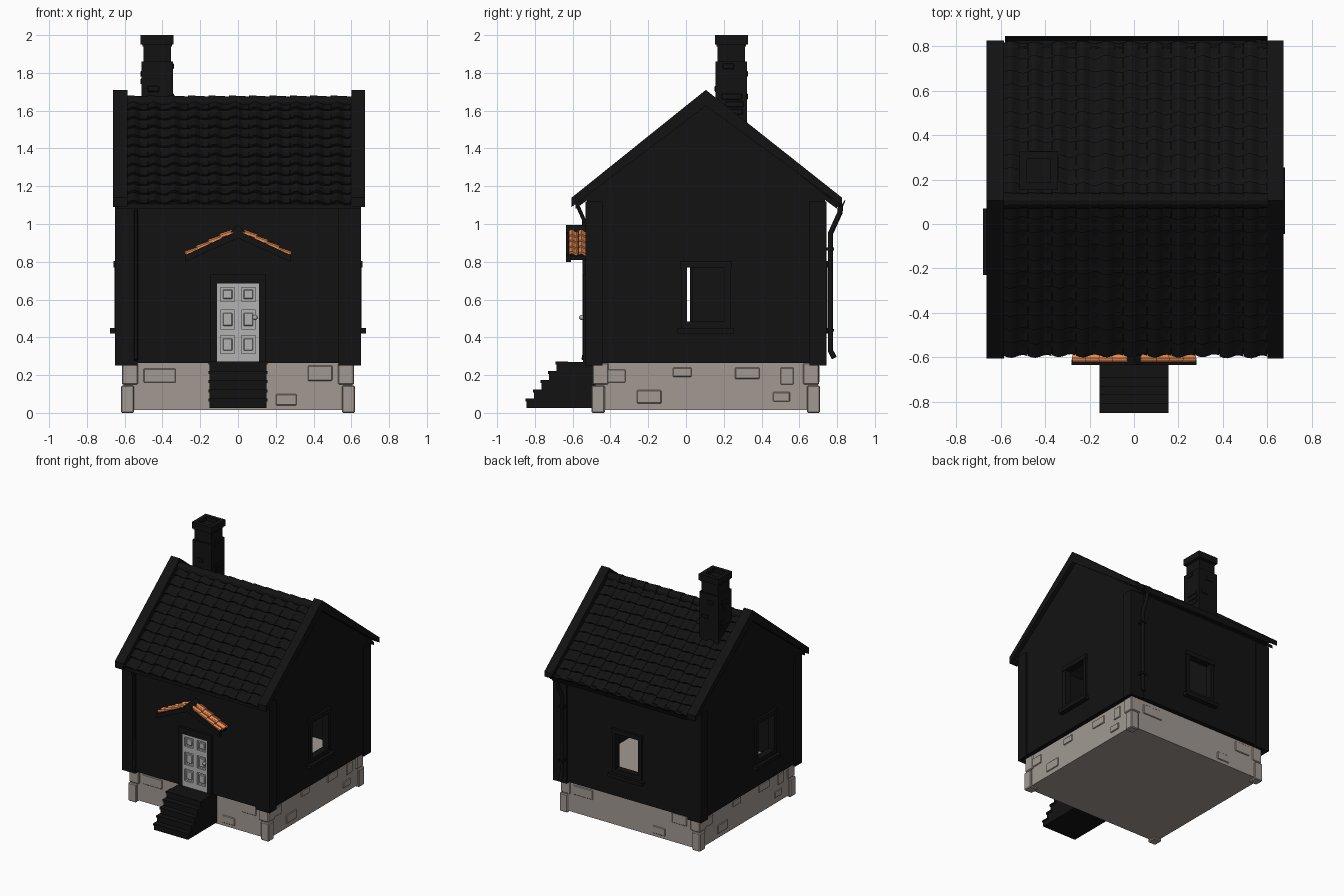
import bpy, bmesh, math, random
from mathutils import Vector, Matrix

if "Cube" in bpy.data.objects:
    bpy.data.objects.remove(bpy.data.objects["Cube"])

random.seed(4)
YC = 0.105  # ridge line / house centre in y


def material(name, r, g, b):
    m = bpy.data.materials.new(name)
    m.diffuse_color = (r, g, b, 1)
    m.use_nodes = True
    m.node_tree.nodes["Principled BSDF"].inputs["Base Color"].default_value = m.diffuse_color
    return m


DARK = material("dark", 0.006, 0.006, 0.006)
STONE = material("stone", 0.36, 0.32, 0.29)
ORANGE = material("clay", 0.80, 0.25, 0.08)
WHITE = material("door_paint", 0.45, 0.45, 0.45)


def finish(name, bm, mat, matrix=None):
    if matrix:
        bm.transform(matrix)
    bmesh.ops.recalc_face_normals(bm, faces=bm.faces)
    me = bpy.data.meshes.new(name)
    bm.to_mesh(me)
    bm.free()
    if mat:
        me.materials.append(mat)
    ob = bpy.data.objects.new(name, me)
    bpy.context.collection.objects.link(ob)
    return ob


def boxes(name, items, mat, matrix=None, bevel=0):
    """Each item is (x0, x1, y0, y1, z0, z1)."""
    bm = bmesh.new()
    for x0, x1, y0, y1, z0, z1 in items:
        m = Matrix.Translation(((x0 + x1) / 2, (y0 + y1) / 2, (z0 + z1) / 2))
        bmesh.ops.create_cube(bm, size=1, matrix=m @ Matrix.Diagonal((x1 - x0, y1 - y0, z1 - z0, 1)))
    if bevel:
        bmesh.ops.bevel(bm, geom=bm.edges[:], offset=bevel, segments=1, affect='EDGES')
    return finish(name, bm, mat, matrix)


def prism(name, pts, axis, a, b, mat):
    """Extrude a (p, z) profile along x or y from a to b."""
    bm = bmesh.new()
    vs = [bm.verts.new((a, p, z) if axis == 'x' else (p, a, z)) for p, z in pts]
    f = bm.faces.new(vs)
    r = bmesh.ops.extrude_face_region(bm, geom=[f])
    d = (b - a, 0, 0) if axis == 'x' else (0, b - a, 0)
    bmesh.ops.translate(bm, verts=[v for v in r['geom'] if isinstance(v, bmesh.types.BMVert)], vec=d)
    return finish(name, bm, mat)


def tiles(name, origin, across, down, cols, rows, mat, wave=0.011, lift=0.016):
    """Overlapping curved tiles; across and down are full-length vectors."""
    bm = bmesh.new()
    o, u, d = Vector(origin), Vector(across), Vector(down)
    n = u.cross(d).normalized()
    if n.z < 0:
        n = -n
    N = 7
    for i in range(cols):
        for j in range(rows):
            jit = random.uniform(-0.004, 0.004)
            grid = []
            for thick in (0, -0.014):
                for e in (0, 1):
                    line = []
                    for k in range(N):
                        t = k / (N - 1)
                        h = wave * math.cos(2 * math.pi * (t - 0.3)) + e * lift + thick
                        s = (j + e * 1.08) / rows
                        p = o + u * ((i + t * 0.98) / cols) + d * s + n * h
                        line.append(bm.verts.new(p + d.normalized() * jit * e))
                    grid.append(line)
            a, b, c, e2 = grid
            for k in range(N - 1):
                for p, q in ((a, b), (b, e2), (e2, c), (c, a)):
                    bm.faces.new((p[k], p[k + 1], q[k + 1], q[k]))
            for k in (0, N - 1):
                bm.faces.new((a[k], b[k], e2[k], c[k]))
    return finish(name, bm, mat)


def pipe(name, pts, radius, mat):
    cu = bpy.data.curves.new(name, 'CURVE')
    cu.dimensions = '3D'
    cu.bevel_depth = radius
    cu.bevel_resolution = 2
    cu.use_fill_caps = True
    sp = cu.splines.new('POLY')
    sp.points.add(len(pts) - 1)
    for p, co in zip(sp.points, pts):
        p.co = (*co, 1)
    cu.materials.append(mat)
    bpy.context.collection.objects.link(bpy.data.objects.new(name, cu))


# Stone foundation with corner blocks and protruding stones
boxes("foundation", [(-0.605, 0.605, -0.48, 0.70, 0.015, 0.27)], STONE)
corners = []
for s in (-1, 1):
    for t in (-1, 1):
        for z0, z1, w, g in ((0, 0.145, 0.07, 0.62), (0.15, 0.265, 0.085, 0.615)):
            xs = sorted((s * g, s * (g - w)))
            ys = sorted((YC + t * (g - 0.015), YC + t * (g - 0.015 - w)))
            corners.append((*xs, *ys, z0, z1))
boxes("foundation_corner_stones", corners, STONE, bevel=0.006)
front = [(-0.5, -0.33, 0.16, 0.235), (0.37, 0.5, 0.17, 0.25), (0.2, 0.31, 0.04, 0.1)]
side = [(-0.43, -0.32, 0.16, 0.23), (-0.26, -0.13, 0.05, 0.12), (-0.07, 0.03, 0.19, 0.24),
        (0.26, 0.39, 0.18, 0.24), (0.5, 0.57, 0.15, 0.24), (0.46, 0.55, 0.06, 0.11)]
stones = [(a, b, -0.487, -0.47, c, d) for a, b, c, d in front]
stones += [(-b, -a, 0.69, 0.707, c, d) for a, b, c, d in front]
stones += [(0.59, 0.612, a, b, c, d) for a, b, c, d in side]
stones += [(-0.612, -0.59, 2 * YC - b, 2 * YC - a, c, d) for a, b, c, d in side]
boxes("foundation_stones", stones, STONE, bevel=0.004)

# Hollow walls with window and door openings
WALL = 0.64
walls = prism("walls", [(-0.525, 0.265), (0.735, 0.265), (0.735, 1.13), (YC, 1.63), (-0.525, 1.13)],
              'x', -WALL, WALL, DARK)
cutters = [
    prism("room_cutter", [(-0.475, 0.2), (0.685, 0.2), (0.685, 1.11), (YC, 1.57), (-0.475, 1.11)],
          'x', -WALL + 0.05, WALL - 0.05, None),
    boxes("side_cutter_right", [(0.5, 0.8, YC - 0.115, YC + 0.115, 0.46, 0.785)], None),
    boxes("side_cutter_left", [(-0.8, -0.5, -0.195, 0.035, 0.46, 0.785)], None),
    boxes("back_cutter", [(-0.115, 0.115, 0.6, 0.9, 0.46, 0.785)], None),
    boxes("door_cutter", [(-0.11, 0.11, -0.7, -0.4, 0.2, 0.685)], None)]
for c in cutters:
    c.hide_render = True
    mod = walls.modifiers.new(c.name, 'BOOLEAN')
    mod.object, mod.operation, mod.solver = c, 'DIFFERENCE', 'EXACT'
bpy.context.view_layer.update()
walls_eval = walls.evaluated_get(bpy.context.evaluated_depsgraph_get())
mesh = bpy.data.meshes.new_from_object(walls_eval)
walls.modifiers.clear()
walls.data = mesh
for c in cutters:
    bpy.data.objects.remove(c)

# Corner boards
boards = []
for s in (-1, 1):
    for t in (-1, 1):
        e = YC + t * 0.638
        for w, l in ((0.12, 0.02), (0.015, 0.09)):
            boards.append((*sorted((s * 0.652, s * (0.652 - w))), *sorted((e, e - t * l)), 0.25, 1.12))
boxes("corner_boards", boards, DARK)

# Windows: trim, head and sill, open in the middle
R = lambda a: Matrix.Rotation(math.radians(a), 4, 'Z')
for name, m in (("right", Matrix.Translation((WALL, YC, 0)) @ R(-90)),
                ("left", Matrix.Translation((-WALL, -0.08, 0)) @ R(90)),
                ("back", Matrix.Translation((0, 0.735, 0)))):
    parts = [(-0.13, -0.10, -0.04, 0.014, 0.45, 0.775), (0.10, 0.13, -0.04, 0.014, 0.45, 0.775),
             (-0.135, 0.135, -0.04, 0.018, 0.77, 0.805), (-0.13, 0.13, -0.04, 0.014, 0.44, 0.485),
             (-0.15, 0.15, -0.03, 0.038, 0.42, 0.45)]
    boxes("window_" + name, parts, DARK, m)

# Door with six panels, frame and knob
rails = [(-0.11, 0.11, -0.54, -0.50, a, b) for a, b in ((0.27, 0.315), (0.41, 0.445), (0.545, 0.59), (0.665, 0.685))]
stiles = [(a, b, -0.54, -0.50, 0.27, 0.685) for a, b in ((-0.11, -0.093), (-0.018, 0.018), (0.093, 0.11))]
panels = [(s * 0.055 - 0.025, s * 0.055 + 0.025, -0.536, -0.51, a, b) for s in (-1, 1)
          for a, b in ((0.33, 0.395), (0.46, 0.53), (0.603, 0.653))]
boxes("door", [(-0.11, 0.11, -0.525, -0.50, 0.27, 0.685)] + rails + stiles, WHITE)
boxes("door_panels", panels, WHITE, bevel=0.004)
boxes("door_frame", [(-0.145, -0.11, -0.545, -0.49, 0.265, 0.69), (0.11, 0.145, -0.545, -0.49, 0.265, 0.69),
                     (-0.145, 0.145, -0.545, -0.49, 0.685, 0.735)], DARK)
bm = bmesh.new()
bmesh.ops.create_uvsphere(bm, u_segments=12, v_segments=8, radius=0.013)
finish("door_knob", bm, WHITE, Matrix.Translation((0.09, -0.553, 0.505)))

# Front steps
steps = [(-0.15, 0.15, -0.845 + 0.04 * i, -0.47, 0.025 + 0.049 * i, 0.025 + 0.049 * (i + 1)) for i in range(5)]
treads = [(-0.155, 0.155, y0 - 0.005, y0 + 0.06, z1 - 0.014, z1 + 0.001) for _, _, y0, _, _, z1 in steps]
boxes("steps", steps, DARK)
boxes("step_treads", treads, DARK)

# Door canopy
for s, n in ((-1, "left"), (1, "right")):
    prism("canopy_barge_" + n, [(0, 0.965), (s * 0.28, 0.835), (s * 0.28, 0.80), (0, 0.925)], 'y', -0.635, -0.61, DARK)
    prism("canopy_deck_" + n, [(0, 0.955), (s * 0.265, 0.83), (s * 0.265, 0.81), (0, 0.93)], 'y', -0.615, -0.52, DARK)
    tiles("canopy_tiles_" + n, (s * 0.03, -0.62, 0.965), (0, 0.1, 0), (s * 0.24, 0, -0.122), 2, 4, ORANGE, 0.006, 0.01)
prism("canopy_ridge", [(-0.04, 0.955), (0, 0.995), (0.04, 0.955)], 'y', -0.635, -0.52, DARK)

# Main roof: deck, verge boards, tiles and ridge caps
prism("roof_deck", [(-0.585, 1.105), (YC, 1.655), (0.80, 1.105), (0.80, 1.08), (YC, 1.60), (-0.585, 1.08)],
      'x', -0.64, 0.64, DARK)
for n, a, b in (("left", -0.663, -0.585), ("right", 0.60, 0.672)):
    prism("verge_" + n, [(-0.605, 1.14), (YC, 1.71), (0.825, 1.14), (0.825, 1.10), (YC, 1.625), (-0.605, 1.09)],
          'x', a, b, DARK)
tiles("roof_tiles_front", (-0.585, YC, 1.655), (1.185, 0, 0), (0, -0.685, -0.545), 11, 11, DARK)
tiles("roof_tiles_back", (-0.585, YC, 1.655), (1.185, 0, 0), (0, 0.695, -0.545), 11, 11, DARK)
bm = bmesh.new()
for i in range(11):
    x = -0.585 + 1.185 * (i + 0.5) / 11
    bmesh.ops.create_cone(bm, cap_ends=True, segments=12, radius1=0.038, radius2=0.032, depth=0.112,
                          matrix=Matrix.Translation((x, YC, 1.643)) @ Matrix.Rotation(math.pi / 2, 4, 'Y'))
finish("ridge_caps", bm, DARK)

# Gutter and downpipes
prism("gutter", [(0.79, 1.125), (0.80, 1.09), (0.83, 1.09), (0.845, 1.125), (0.838, 1.125), (0.826, 1.1),
                 (0.804, 1.1), (0.796, 1.125)], 'x', -0.58, 0.60, DARK)
pipe("downpipe_back", [(0.56, 0.82, 1.11), (0.56, 0.815, 1.06), (0.56, 0.765, 0.95), (0.56, 0.765, 0.33),
                       (0.56, 0.785, 0.29)], 0.014, DARK)
pipe("downpipe_front", [(-0.54, -0.575, 1.10), (-0.54, -0.54, 1.02), (-0.54, -0.538, 0.31),
                        (-0.54, -0.545, 0.28)], 0.01, DARK)
boxes("pipe_brackets", [(0.54, 0.58, 0.73, 0.783, z, z + 0.015) for z in (0.43, 0.86)], DARK)

# Chimney with neck, brick courses, and an open cap
CX, CY = -0.428, 0.24


def square(r, z0, z1):
    return (CX - r, CX + r, CY - r, CY + r, z0, z1)


boxes("chimney_shaft", [square(0.084, 1.38, 1.86), square(0.072, 1.85, 1.96)], DARK)
bricks = []
for _ in range(16):
    t, z, s = random.uniform(-0.04, 0.04), 1.58 + 0.04 * random.randrange(7), random.choice((-1, 1))
    if random.random() < 0.5:
        bricks.append((CX + t - 0.03, CX + t + 0.03, *sorted((CY, CY + s * 0.088)), z, z + 0.03))
    else:
        bricks.append((*sorted((CX, CX + s * 0.088)), CY + t - 0.03, CY + t + 0.03, z, z + 0.03))
boxes("chimney_bricks", bricks, DARK, bevel=0.003)
cap = [(CX + s * 0.07 - 0.017, CX + s * 0.07 + 0.017, CY - 0.087, CY + 0.087, 1.95, 2.0) for s in (-1, 1)]
cap += [(CX - 0.06, CX + 0.06, CY + s * 0.07 - 0.017, CY + s * 0.07 + 0.017, 1.95, 2.0) for s in (-1, 1)]
boxes("chimney_cap", cap + [square(0.078, 1.94, 1.97)], DARK)
